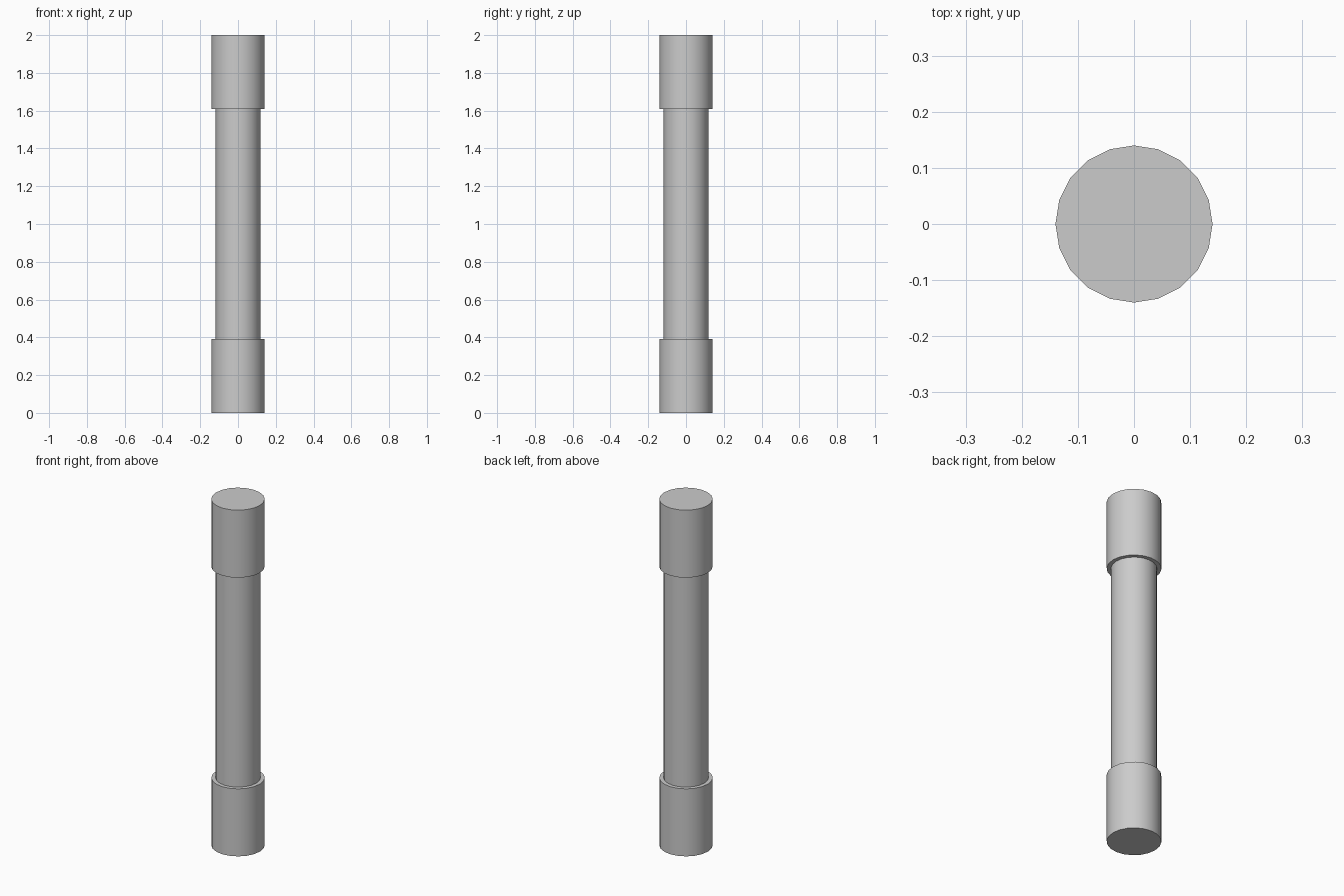
import bpy

if "Cube" in bpy.data.objects:
    bpy.data.objects.remove(bpy.data.objects["Cube"])

SIDES = 20


def cylinder(name, radius, z0, z1):
    bpy.ops.mesh.primitive_cylinder_add(
        vertices=SIDES, radius=radius, depth=z1 - z0, location=(0, 0, (z0 + z1) / 2))
    obj = bpy.context.object
    obj.name = name
    bpy.ops.object.shade_smooth_by_angle()
    return obj


# Slim central shaft, seated on the ends
cylinder("shaft", 0.118, 0.39, 1.61)

# Wider sleeves at both ends
cylinder("lower_sleeve", 0.14, 0.0, 0.39)
cylinder("upper_sleeve", 0.14, 1.61, 2.0)
